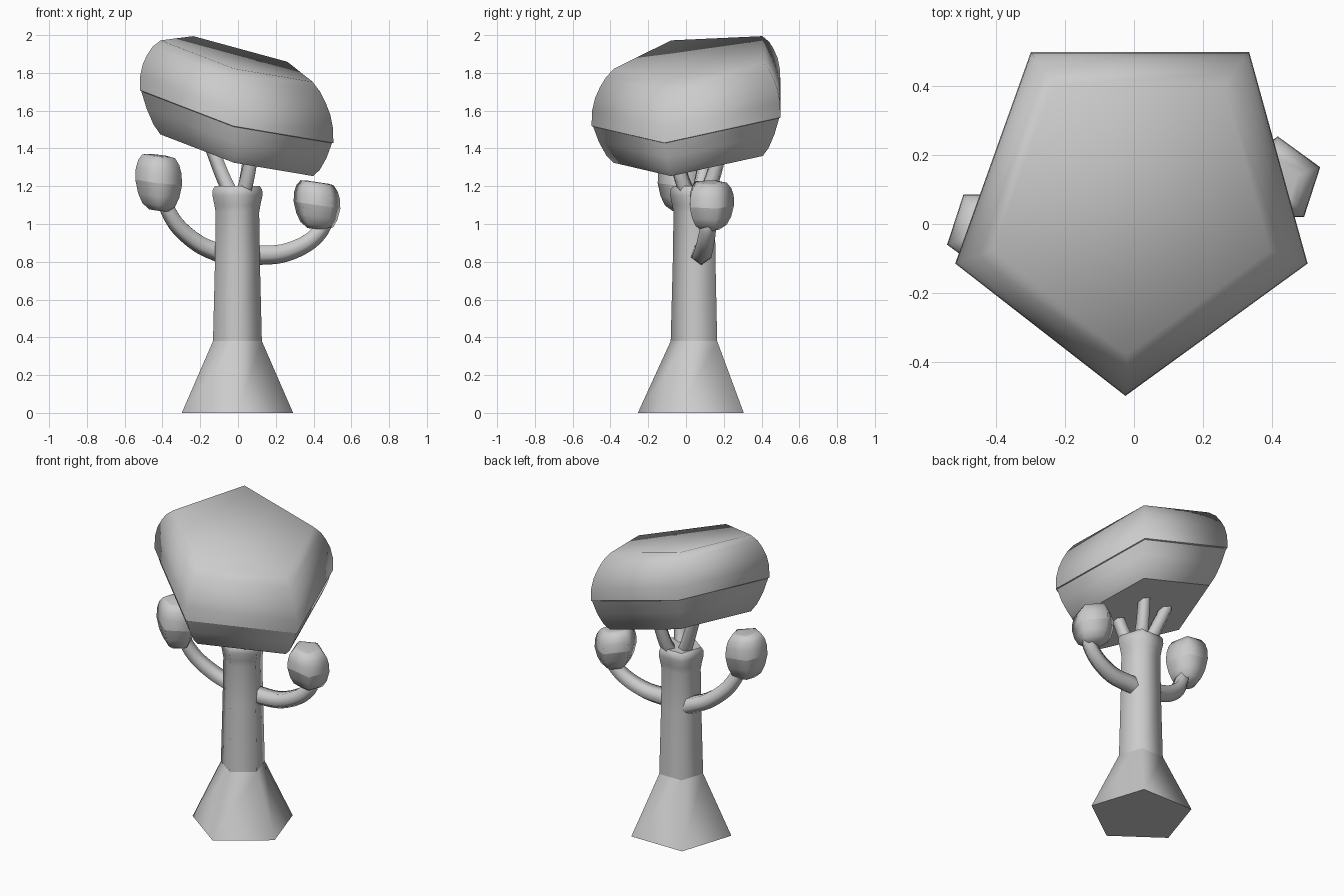
import bpy, bmesh, math
from mathutils import Vector

if "Cube" in bpy.data.objects:
    bpy.data.objects.remove(bpy.data.objects["Cube"])


def loft(name, rings, sharp=()):
    """Skin a stack of equal point rings, capped at both ends."""
    bm = bmesh.new()
    vs = [[bm.verts.new(p) for p in r] for r in rings]
    n = len(rings[0])
    for a, b in zip(vs, vs[1:]):
        for i in range(n):
            j = (i + 1) % n
            bm.faces.new((a[i], a[j], b[j], b[i]))
    bm.faces.new(vs[0][::-1])
    bm.faces.new(vs[-1])
    bmesh.ops.recalc_face_normals(bm, faces=bm.faces)
    for f in bm.faces:
        f.smooth = True
    for k in sharp:
        for i in range(n):
            bm.edges.get((vs[k][i], vs[k][(i + 1) % n])).smooth = False
    me = bpy.data.meshes.new(name)
    bm.to_mesh(me)
    bm.free()
    ob = bpy.data.objects.new(name, me)
    bpy.context.collection.objects.link(ob)
    return ob


def pentagon(r, start=-90):
    return [(r * math.cos(math.radians(start + 72 * i)),
             r * math.sin(math.radians(start + 72 * i))) for i in range(5)]


def blob(name, outline, centre, profile, bx, cy, sharp):
    """Rounded cushion: outline scaled per (scale, height), sheared to a tilted plane."""
    c = Vector(centre)
    rings = [[c + Vector((x * s, y * s, h + bx * x * s + cy * y * s))
              for x, y in outline] for s, h in profile]
    return loft(name, rings, sharp)


def smooth_path(pts, steps=5):
    p = [Vector(q) for q in pts]
    p = [2 * p[0] - p[1]] + p + [2 * p[-1] - p[-2]]
    out = []
    for i in range(1, len(p) - 2):
        a, b, c, d = p[i - 1:i + 3]
        for k in range(steps):
            t = k / steps
            out.append(0.5 * (2 * b + (c - a) * t + (2 * a - 5 * b + 4 * c - d) * t * t
                              + (3 * b - a - 3 * c + d) * t ** 3))
    return out + [p[-2]]


def limb(name, pts, r0, r1, phase=0):
    """Five-sided tapered tube along a smooth path."""
    path = smooth_path(pts)
    rings = []
    for i, q in enumerate(path):
        t = (path[min(i + 1, len(path) - 1)] - path[max(i - 1, 0)]).normalized()
        u = t.cross(Vector((0, 1, 0))).normalized()
        w = t.cross(u)
        r = r0 + (r1 - r0) * i / (len(path) - 1)
        rings.append([q + u * a + w * b for a, b in pentagon(r, phase)])
    return loft(name, rings, (0, len(path) - 1))


# Trunk with flared foot and swollen collar
trunk = [(0.31, 0), (0.136, 0.38), (0.125, 0.8), (0.121, 1.06),
         (0.128, 1.1), (0.139, 1.15), (0.138, 1.18), (0.125, 1.2)]
loft("trunk", [[(x - 0.003, y + 0.055, z) for x, y in pentagon(r)] for r, z in trunk],
     (0, 1, 7))

# Tilted main canopy
canopy_outline = [(-0.02, -0.555), (0.51, -0.17), (0.34, 0.445), (-0.295, 0.445), (-0.515, -0.17)]
canopy_profile = [(0.79, -0.21), (0.86, -0.165), (0.93, -0.09), (0.985, -0.004), (1, 0),
                  (0.995, 0.08), (0.967, 0.145), (0.92, 0.2), (0.865, 0.247), (0.785, 0.288)]
blob("canopy", canopy_outline, (-0.005, 0.055, 1.593), canopy_profile, -0.273, 0.144, (0, 3, 4))

# Small leaf clusters on the arms
cluster = [(0.4, -0.15), (0.7, -0.12), (0.88, -0.07), (1, 0), (0.98, 0.06),
           (0.88, 0.105), (0.7, 0.138), (0.48, 0.142)]
blob("left_cluster", pentagon(0.13), (-0.42, -0.02, 1.222), cluster, -0.12, 0.05, (3,))
blob("right_cluster", pentagon(0.13, -54), (0.418, 0.125, 1.1),
     [(s, h * 0.86) for s, h in cluster], -0.15, 0.0, (3,))

# Curved side arms
limb("left_arm", [(-0.07, 0.1, 0.84), (-0.2, 0.07, 0.895), (-0.31, 0.03, 0.985),
                  (-0.37, 0.0, 1.08), (-0.385, -0.01, 1.14)], 0.055, 0.04)
limb("right_arm", [(0.08, 0.08, 0.84), (0.23, 0.085, 0.848), (0.36, 0.1, 0.9),
                   (0.44, 0.115, 0.975), (0.455, 0.12, 1.04)], 0.058, 0.042, 180)

# Three twigs holding up the canopy
limb("left_twig", [(-0.02, 0.06, 1.13), (-0.08, 0.09, 1.26), (-0.15, 0.12, 1.44)], 0.045, 0.038)
limb("front_twig", [(0.02, 0.02, 1.13), (0.05, -0.02, 1.23), (0.08, -0.06, 1.38)], 0.045, 0.038)
limb("back_twig", [(0.03, 0.09, 1.13), (0.05, 0.14, 1.24), (0.075, 0.19, 1.42)], 0.045, 0.038)
